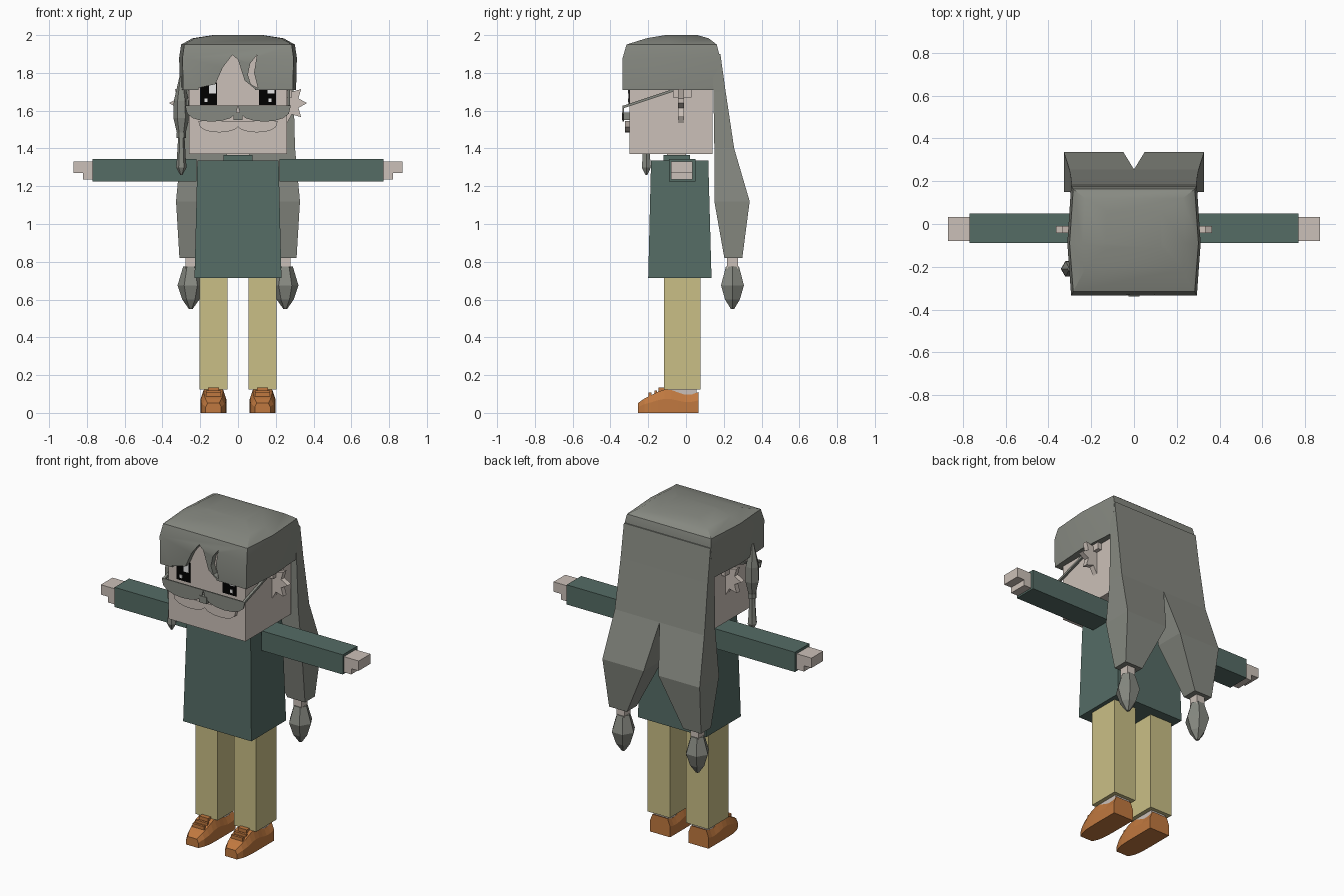
import bpy, bmesh, math

if "Cube" in bpy.data.objects:
    bpy.data.objects.remove(bpy.data.objects["Cube"], do_unlink=True)


def material(name, red, green, blue):
    colour = (red, green, blue, 1)
    mat = bpy.data.materials.new(name)
    mat.use_nodes = True
    mat.diffuse_color = colour
    bsdf = mat.node_tree.nodes["Principled BSDF"]
    bsdf.inputs["Base Color"].default_value = colour
    bsdf.inputs["Roughness"].default_value = 0.9
    return mat


HAIR = material("grey hair", 0.24, 0.25, 0.22)
SKIN = material("pale skin", 0.6, 0.53, 0.48)
GREEN = material("green cloth", 0.09, 0.15, 0.13)
KHAKI = material("khaki cloth", 0.59, 0.52, 0.24)
LEATHER = material("brown leather", 0.53, 0.19, 0.05)
BLACK = material("black", 0, 0, 0)
WHITE = material("white", 0.9, 0.9, 0.9)


def loft(name, mat, rings, side=1):
    """Skin matching rings of points into a closed solid; side=-1 mirrors x."""
    bm = bmesh.new()
    loops = [[bm.verts.new((x * side, y, z)) for x, y, z in ring] for ring in rings]
    count = len(loops[0])
    for lower, upper in zip(loops, loops[1:]):
        for i in range(count):
            j = (i + 1) % count
            bm.faces.new((lower[i], lower[j], upper[j], upper[i]))
    bm.faces.new(loops[0])
    bm.faces.new(loops[-1])
    bmesh.ops.recalc_face_normals(bm, faces=bm.faces)
    mesh = bpy.data.meshes.new(name)
    bm.to_mesh(mesh)
    bm.free()
    mesh.materials.append(mat)
    part = bpy.data.objects.new(name, mesh)
    bpy.context.collection.objects.link(part)
    return part


def rect(left, right, front, back, z):
    return [(left, front, z), (right, front, z), (right, back, z), (left, back, z)]


def symmetric(half, front, back, z):
    return rect(-half, half, front, back, z)


def box(name, mat, centre, size, side=1):
    (x, y, z), (w, d, h) = centre, [length / 2 for length in size]
    return loft(name, mat, [rect(x - w, x + w, y - d, y + d, z + end) for end in (-h, h)], side)


def prism(name, mat, outline, front, back, side=1):
    return loft(name, mat, [[(x, y, z) for x, z in outline] for y in (front, back)], side)


def bulb(name, mat, x, y, rows, side=1):
    """Six-sided turned shape; each row is a height and a radius."""
    turns = [math.tau * i / 6 for i in range(6)]
    return loft(name, mat, [[(x + radius * math.cos(a), y + radius * math.sin(a), z) for a in turns]
                            for z, radius in rows], side)


def bowl(x, z, width, depth, steps=8):
    """Flat-topped half oval hanging below z."""
    turns = [math.pi * i / steps for i in range(steps + 1)]
    return [(x + width * math.cos(a), z - depth * math.sin(a) ** 0.7) for a in turns]


def ear_outline():
    """Fan of alternating long and short points."""
    points = []
    for i in range(-4, 5):
        reach = 0.065 if i % 2 else 0.105
        points.append((0.26 + reach * math.cos(i * math.pi / 8), 1.64 + reach * math.sin(i * math.pi / 8)))
    return points


def shoe_rings(steps=9):
    """Cross-sections from heel to toe: a raised instep and a rounded toe."""
    rings = []
    for i in range(steps + 1):
        t = i / steps
        y = 0.065 - 0.32 * t
        wide = 0.068 * (1 - 0.4 * t ** 8)
        high = (0.11 - 0.015 * math.sin(9 * t)) * (1 - 0.5 * t ** 8)
        outline = [(-wide, 0), (wide, 0), (wide, high * 0.6), (wide * 0.75, high),
                   (-wide * 0.75, high), (-wide, high * 0.6)]
        rings.append([(HIP + x, y, z) for x, z in outline])
    return rings


HIP = 0.13
FACE = -0.3

# Head, neck and torso
box("head", SKIN, (0, -0.08, 1.64), (0.52, 0.44, 0.54))
box("neck", SKIN, (0, -0.05, 1.35), (0.12, 0.1, 0.1))
box("collar", GREEN, (0, -0.05, 1.34), (0.155, 0.14, 0.05))
box("nose", HAIR, (0, FACE, 1.57), (0.05, 0.08, 0.04))
loft("tunic", GREEN, [symmetric(0.23, -0.2, 0.135, 0.715), symmetric(0.215, -0.185, 0.118, 1.335)])

for side, label in ((1, "left_"), (-1, "right_")):
    # Arms
    box(label + "sleeve", GREEN, (0.495, -0.02, 1.285), (0.55, 0.14, 0.12), side)
    box(label + "hand", SKIN, (0.815, -0.023, 1.3), (0.11, 0.113, 0.06), side)
    box(label + "palm", SKIN, (0.79, -0.023, 1.255), (0.06, 0.113, 0.04), side)

    # Legs and shoes
    box(label + "leg", KHAKI, (HIP, -0.02, 0.425), (0.15, 0.195, 0.6), side)
    box(label + "sock", SKIN, (HIP, -0.02, 0.1), (0.1, 0.15, 0.06), side)
    loft(label + "shoe", LEATHER, shoe_rings(), side)
    box(label + "shoe_tongue", LEATHER, (HIP, -0.12, 0.11), (0.06, 0.05, 0.05), side)
    for i in range(2):
        box(label + "shoe_lace", LEATHER, (HIP, -0.16 - i * 0.03, 0.1 - i * 0.01), (0.08, 0.015, 0.035), side)

    # Jagged ears
    prism(label + "ear", SKIN, ear_outline(), -0.042, -0.01, side)
    box(label + "ear_base", SKIN, (0.265, -0.02, 1.69), (0.04, 0.1, 0.04), side)

    # Half-moon glasses and moustache
    prism(label + "lens", HAIR, bowl(0.14, 1.627, 0.14, 0.085), -0.335, -0.327, side)
    loft(label + "temple", HAIR, [[(x, y, z + edge) for x, edge in
                                   ((0.262, 0), (0.276, 0), (0.276, 0.014), (0.262, 0.014))]
                                  for y, z in ((-0.33, 1.613), (-0.06, 1.703))], side)
    prism(label + "moustache", SKIN, bowl(0.1, 1.545, 0.11, 0.06), -0.322, FACE + 0.01, side)

    # Eyes as thin plates with glints
    box(label + "eye", BLACK, (0.155, FACE, 1.69), (0.09, 0.01, 0.12), side)
    box(label + "eye_glint", WHITE, (0.155 + side * 0.02, FACE - 0.005, 1.715), (0.036, 0.006, 0.05), side)
    box(label + "eye_spark", WHITE, (0.17, FACE - 0.005, 1.655), (0.015, 0.006, 0.02), side)

    # Long rear tail with its tie and tuft
    loft(label + "tail", HAIR, [rect(0, 0.302, 0.15, 0.255, 1.4),
                                rect(0.05, 0.328, 0.15, 0.337, 1.12),
                                rect(0.19, 0.31, 0.203, 0.298, 0.82)], side)
    box(label + "tail_tie", SKIN, (0.25, 0.246, 0.79), (0.056, 0.058, 0.07), side)
    bulb(label + "tuft", HAIR, 0.25, 0.246, [(0.775, 0.04), (0.675, 0.07), (0.6, 0.045), (0.55, 0.01)], side)


def cap_ring(half, front, back, z):
    """Rectangle with sides bowed out at the middle."""
    bow = half * 1.06
    return [(-half, front, z), (half, front, z), (bow, -0.09, z),
            (half, back, z), (-half, back, z), (-bow, -0.09, z)]


# Hair cap with a domed crown and parted fringe
cap = loft("hair_cap", HAIR, [cap_ring(0.29, -0.335, 0.16, 1.71), cap_ring(0.294, -0.335, 0.18, 1.88),
                              cap_ring(0.284, -0.315, 0.163, 1.95), cap_ring(0.228, -0.21, 0.12, 1.983),
                              cap_ring(0.125, -0.11, 0.06, 2)])
parting = [(-0.21, 1.7), (-0.21, 1.72), (-0.12, 1.74), (-0.08, 1.83), (-0.03, 1.895),
           (0, 1.87), (0.035, 1.76), (0.09, 1.715), (0.09, 1.7)]
slit = [(0.1, 1.895), (0.065, 1.85), (0.052, 1.79), (0.068, 1.74), (0.105, 1.72), (0.085, 1.8)]
bpy.context.view_layer.objects.active = cap
for outline in (parting, slit):
    cutter = prism("fringe_cutter", HAIR, outline, -0.4, -0.28)
    cutter.hide_render = True
    cut = cap.modifiers.new("fringe_gap", 'BOOLEAN')
    cut.operation, cut.solver, cut.object = 'DIFFERENCE', 'EXACT', cutter
    bpy.ops.object.modifier_apply(modifier=cut.name)
    bpy.data.objects.remove(cutter, do_unlink=True)
cap.select_set(True)
bpy.ops.object.shade_smooth_by_angle(angle=math.radians(22))

# Rear sheet of hair above the tails
loft("rear_hair", HAIR, [symmetric(0.292, 0.14, 0.182, 1.9), symmetric(0.294, 0.145, 0.21, 1.7),
                         symmetric(0.302, 0.15, 0.255, 1.4)])

# Small tied side lock
bulb("side_lock", HAIR, -0.3, -0.21, [(1.78, 0.01), (1.65, 0.04), (1.56, 0.042), (1.47, 0.02)])
bulb("side_lock_tie", HAIR, -0.3, -0.21, [(1.485, 0.026), (1.455, 0.026)])
bulb("side_lock_tail", HAIR, -0.3, -0.21, [(1.46, 0.017), (1.34, 0.024), (1.3, 0.028), (1.26, 0.006)])
